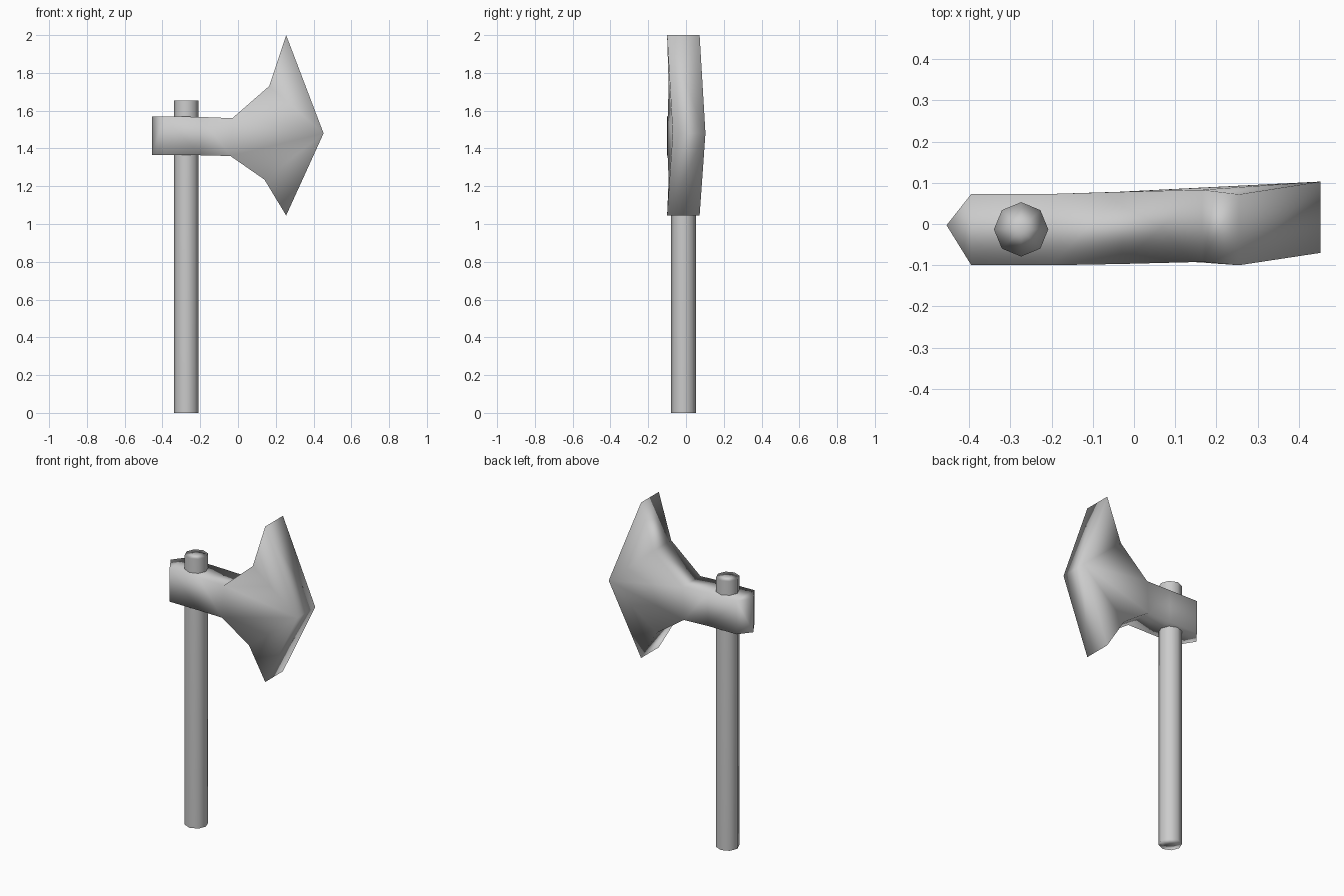
import bpy, bmesh
from math import pi

if "Cube" in bpy.data.objects:
    bpy.data.objects.remove(bpy.data.objects["Cube"])


def finish(name, bm):
    """Turn a bmesh into a smooth object whose large faces keep their normals."""
    bmesh.ops.recalc_face_normals(bm, faces=bm.faces)
    me = bpy.data.meshes.new(name)
    bm.to_mesh(me)
    bm.free()
    for p in me.polygons:
        p.use_smooth = True
    ob = bpy.data.objects.new(name, me)
    bpy.context.collection.objects.link(ob)
    ob.modifiers.new("weighted_normals", 'WEIGHTED_NORMAL')
    return ob


# Handle: eight-sided shaft with fan caps
bm = bmesh.new()
bmesh.ops.create_cone(bm, segments=8, radius1=0.066, radius2=0.066,
                      depth=1.655, cap_ends=True, cap_tris=True)
handle = finish("handle", bm)
handle.location = (-0.274, -0.013, 1.655 / 2)

# Axe head outline, poll to tip: x, z, front y, back y
upper = [(-0.395, 1.57, -0.10, 0.073), (-0.20, 1.567, -0.10, 0.073),
         (-0.03, 1.56, -0.097, 0.078), (0.165, 1.73, -0.092, 0.083),
         (0.255, 2.00, -0.10, 0.072)]
lower = [(-0.395, 1.365, -0.10, 0.073), (-0.20, 1.364, -0.10, 0.073),
         (-0.04, 1.36, -0.097, 0.078), (0.14, 1.235, -0.092, 0.083),
         (0.255, 1.045, -0.10, 0.072)]
tip = (0.453, 1.48, -0.07, 0.103)

bm = bmesh.new()


def side(k):
    make = lambda p: bm.verts.new((p[0], p[2 + k], p[1]))
    return [make(p) for p in upper], [make(p) for p in lower], make(tip)


sides = [side(0), side(1)]

# Broad faces: neck quads, then a fan from the tip for the blade
for up, lo, t in sides:
    for i in range(2):
        bm.faces.new((up[i], up[i + 1], lo[i + 1], lo[i]))
    bm.faces.new((up[2], t, lo[2]))
    for chain in (up, lo):
        for i in (2, 3):
            bm.faces.new((chain[i], chain[i + 1], t))

# Rim: upper edge, lower edge and the two cutting edges
(fu, fl, ft), (bu, bl, bt) = sides
for f, b in ((fu + [ft], bu + [bt]), (fl + [ft], bl + [bt])):
    for i in range(len(f) - 1):
        bm.faces.new((f[i], f[i + 1], b[i + 1], b[i]))

# Poll: pointed wedge at the back of the head
pu = bm.verts.new((-0.455, -0.003, 1.57))
pl = bm.verts.new((-0.455, -0.003, 1.365))
bm.faces.new((fu[0], fl[0], pl, pu))
bm.faces.new((bu[0], bl[0], pl, pu))
bm.faces.new((fu[0], bu[0], pu))
bm.faces.new((fl[0], bl[0], pl))
finish("axe_head", bm)
